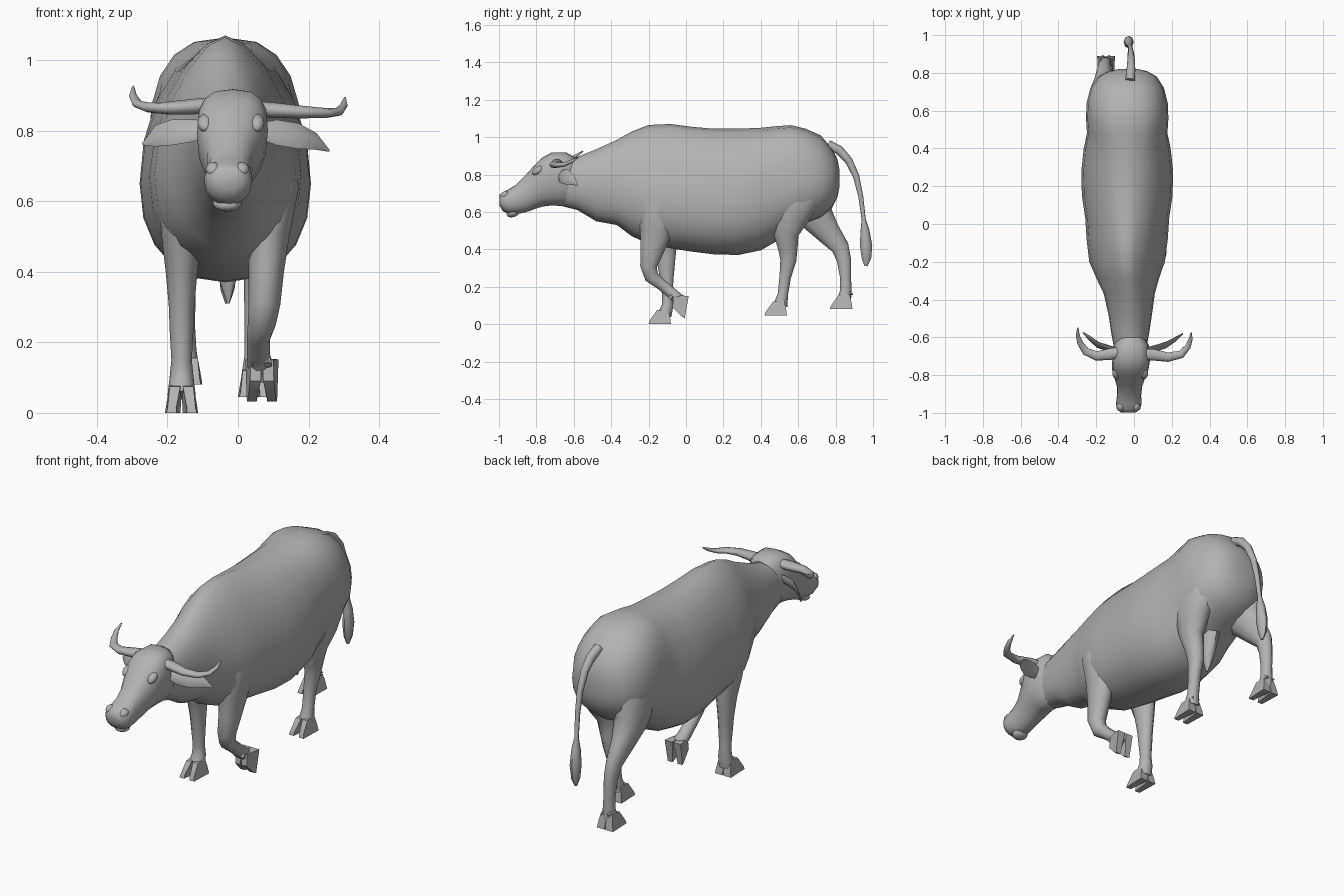
import bpy, bmesh, math
from mathutils import Vector, Matrix

hide = bpy.data.materials.new("hide_grey")
hide.diffuse_color = (0.45, 0.45, 0.45, 1)


def finish(name, bm, angle=50):
    bmesh.ops.recalc_face_normals(bm, faces=bm.faces)
    me = bpy.data.meshes.new(name)
    bm.to_mesh(me)
    bm.free()
    ob = bpy.data.objects.new(name, me)
    bpy.context.collection.objects.link(ob)
    me.materials.append(hide)
    bpy.ops.object.select_all(action='DESELECT')
    ob.select_set(True)
    bpy.context.view_layer.objects.active = ob
    bpy.ops.object.shade_smooth_by_angle(angle=math.radians(angle))
    return ob


def skin(name, rings):
    """Bridge equal-length rings of points and cap both ends."""
    bm = bmesh.new()
    loops = [[bm.verts.new(p) for p in r] for r in rings]
    n = len(loops[0])
    for a, b in zip(loops, loops[1:]):
        for i in range(n):
            j = (i + 1) % n
            bm.faces.new((a[i], a[j], b[j], b[i]))
    bm.faces.new(loops[0])
    bm.faces.new(loops[-1])
    return finish(name, bm)


def spow(v, p):
    return math.copysign(abs(v) ** p, v)


def trunk(name, sections, n=20):
    """Loft along y; section = y, centre x, half width, bottom, widest z, top, top roundness."""
    rings = []
    for y, cx, hw, zb, zw, zt, p in sections:
        ring = []
        for i in range(n):
            t = 2 * math.pi * i / n
            c, s = math.cos(t), math.sin(t)
            q = p if s > 0 else 0.9
            h = zt - zw if s > 0 else zw - zb
            ring.append((cx + hw * spow(c, q), y, zw + h * spow(s, q)))
        rings.append(ring)
    return skin(name, rings)


def tube(name, pts, ref, n=10):
    """Loft along a path; point = x, y, z, radius along ref, radius across it."""
    rings = []
    pos = [Vector(p[:3]) for p in pts]
    for k, p in enumerate(pts):
        t = (pos[min(k + 1, len(pos) - 1)] - pos[max(k - 1, 0)]).normalized()
        u = Vector(ref)
        u = (u - t * u.dot(t)).normalized()
        v = t.cross(u)
        rings.append([pos[k] + u * p[3] * math.cos(a) + v * p[4] * math.sin(a)
                      for a in (2 * math.pi * i / n for i in range(n))])
    return skin(name, rings)


def blob(name, loc, size, tilt=0):
    bm = bmesh.new()
    bmesh.ops.create_uvsphere(bm, u_segments=12, v_segments=8, radius=1)
    m = Matrix.Translation(loc) @ Matrix.Rotation(tilt, 4, 'X') @ Matrix.Diagonal((*size, 1))
    bmesh.ops.transform(bm, matrix=m, verts=bm.verts)
    return finish(name, bm)


def hoof(name, x, y, z, tilt=0):
    """Cloven hoof: two wedge toes, each narrowing towards the tip, with dewclaws."""
    bm = bmesh.new()
    prof = [(0.055, 0, .022), (-0.065, 0, .014), (-0.062, 0.016, .012),
            (-0.02, 0.075, .015), (0.04, 0.08, .015), (0.05, 0.035, .02)]
    m = Matrix.Translation((x, y, z)) @ Matrix.Rotation(math.radians(tilt), 4, 'X')
    for s in (-1, 1):
        sides = []
        for e in (-1, 1):
            sides.append([bm.verts.new(m @ Vector((s * (0.025 - 0.06 * min(py, 0) - 0.1 * pz) + e * w, py, pz)))
                          for py, pz, w in prof])
        a, b = sides
        for i in range(len(prof)):
            j = (i + 1) % len(prof)
            bm.faces.new((a[i], a[j], b[j], b[i]))
        bm.faces.new(a)
        bm.faces.new(b)
        bmesh.ops.create_cone(bm, segments=6, radius1=0.013, radius2=0.004, depth=0.04, cap_ends=True,
                              matrix=m @ Matrix.Translation((s * 0.017, 0.04, 0.088))
                              @ Matrix.Rotation(math.radians(-120), 4, 'X'))
    return finish(name, bm, 35)


# Body and neck
trunk("body", [
    (-0.66, -0.02, 0.085, 0.63, 0.76, 0.88, 0.9),
    (-0.58, -0.02, 0.10, 0.61, 0.75, 0.895, 0.9),
    (-0.48, -0.02, 0.115, 0.55, 0.75, 0.935, 1.0),
    (-0.37, -0.025, 0.135, 0.53, 0.74, 0.985, 1.1),
    (-0.29, -0.033, 0.165, 0.47, 0.72, 1.03, 1.2),
    (-0.20, -0.037, 0.20, 0.43, 0.68, 1.065, 1.25),
    (-0.08, -0.036, 0.215, 0.405, 0.67, 1.07, 1.2),
    (0.03, -0.036, 0.222, 0.388, 0.66, 1.055, 1.1),
    (0.15, -0.036, 0.24, 0.373, 0.65, 1.045, 1.05),
    (0.28, -0.036, 0.243, 0.37, 0.65, 1.045, 1.0),
    (0.40, -0.036, 0.23, 0.395, 0.67, 1.05, 0.95),
    (0.48, -0.036, 0.213, 0.44, 0.70, 1.058, 0.8),
    (0.56, -0.036, 0.218, 0.50, 0.74, 1.064, 0.77),
    (0.64, -0.036, 0.215, 0.54, 0.75, 1.045, 0.8),
    (0.72, -0.036, 0.195, 0.57, 0.76, 1.01, 0.85),
    (0.78, -0.034, 0.155, 0.62, 0.77, 0.94, 0.9),
    (0.81, -0.032, 0.10, 0.68, 0.78, 0.88, 0.9),
    (0.82, -0.03, 0.05, 0.73, 0.78, 0.83, 0.9)])

# Head, from poll to nose
trunk("head", [
    (-0.60, -0.015, 0.07, 0.66, 0.77, 0.895, 0.8),
    (-0.64, -0.014, 0.092, 0.63, 0.79, 0.918, 0.7),
    (-0.72, -0.015, 0.10, 0.635, 0.80, 0.917, 0.7),
    (-0.77, -0.02, 0.097, 0.628, 0.79, 0.89, 0.75),
    (-0.81, -0.022, 0.083, 0.615, 0.75, 0.85, 0.8),
    (-0.86, -0.024, 0.067, 0.597, 0.70, 0.795, 0.85),
    (-0.91, -0.026, 0.064, 0.588, 0.67, 0.745, 0.85),
    (-0.95, -0.028, 0.068, 0.59, 0.66, 0.72, 0.8),
    (-0.98, -0.029, 0.062, 0.605, 0.66, 0.706, 0.8),
    (-0.998, -0.03, 0.04, 0.635, 0.665, 0.69, 0.8)], 16)
blob("chin", (-0.03, -0.925, 0.594), (0.042, 0.035, 0.022), 0.3)
for side, s in (("left", -1), ("right", 1)):
    blob(side + "_brow", (-0.02 + s * 0.073, -0.79, 0.822), (0.022, 0.036, 0.02), 0.6)
    blob(side + "_nostril", (-0.03 + s * 0.04, -0.968, 0.69), (0.022, 0.026, 0.02), 0.5)

# Horns sweep outwards, then back and up
tube("right_horn", [(0.05, -0.69, 0.862, .022, .03), (0.10, -0.692, 0.858, .022, .032),
                    (0.18, -0.705, 0.853, .018, .026), (0.25, -0.69, 0.85, .014, .022),
                    (0.285, -0.65, 0.853, .011, .016), (0.30, -0.61, 0.872, .008, .011),
                    (0.303, -0.575, 0.893, .003, .003)], (0, 0, 1))
tube("left_horn", [(-0.08, -0.68, 0.872, .022, .03), (-0.13, -0.69, 0.868, .022, .032),
                   (-0.20, -0.698, 0.864, .018, .026), (-0.255, -0.675, 0.866, .014, .022),
                   (-0.285, -0.63, 0.876, .011, .016), (-0.298, -0.59, 0.90, .008, .011),
                   (-0.297, -0.55, 0.925, .003, .003)], (0, 0, 1))

# Drooping flat ears
tube("right_ear", [(0.06, -0.67, 0.80, .025, .012), (0.11, -0.66, 0.795, .04, .01),
                   (0.17, -0.64, 0.785, .04, .008), (0.22, -0.61, 0.77, .027, .006),
                   (0.258, -0.58, 0.743, .003, .003)], (0, 0.45, 1), 8)
tube("left_ear", [(-0.08, -0.67, 0.805, .025, .012), (-0.13, -0.66, 0.80, .035, .01),
                  (-0.19, -0.64, 0.795, .04, .008), (-0.235, -0.605, 0.785, .033, .006),
                  (-0.27, -0.575, 0.762, .004, .003)], (0, 0.45, 1), 8)

# Legs: upper ends sit inside the body
X = (1, 0, 0)
tube("left_front_leg", [(-0.14, -0.14, 0.78, .06, .10), (-0.152, -0.14, 0.62, .075, .11),
                        (-0.16, -0.125, 0.50, .057, .085), (-0.16, -0.11, 0.40, .045, .062),
                        (-0.16, -0.105, 0.30, .036, .046), (-0.16, -0.103, 0.24, .034, .038),
                        (-0.16, -0.10, 0.15, .029, .029), (-0.16, -0.098, 0.10, .034, .032),
                        (-0.16, -0.115, 0.05, .04, .04)], X)
hoof("left_front_hoof", -0.16, -0.135, 0)
tube("right_front_leg", [(0.085, -0.15, 0.80, .06, .09), (0.098, -0.15, 0.64, .075, .115),
                         (0.085, -0.16, 0.50, .06, .09), (0.08, -0.18, 0.40, .05, .068),
                         (0.075, -0.20, 0.31, .045, .047), (0.068, -0.185, 0.255, .04, .04),
                         (0.058, -0.13, 0.21, .033, .031), (0.058, -0.075, 0.165, .033, .031),
                         (0.063, -0.04, 0.135, .036, .032), (0.066, -0.02, 0.10, .035, .03)], X)
hoof("right_front_hoof", 0.068, 0.005, 0.097, 80)
tube("left_hind_leg", [(-0.15, 0.62, 0.85, .07, .12), (-0.155, 0.65, 0.70, .088, .14),
                       (-0.16, 0.69, 0.58, .075, .10), (-0.16, 0.76, 0.49, .052, .07),
                       (-0.157, 0.825, 0.41, .037, .05), (-0.152, 0.845, 0.34, .032, .04),
                       (-0.15, 0.853, 0.25, .028, .031), (-0.148, 0.855, 0.18, .03, .032),
                       (-0.148, 0.845, 0.13, .037, .04)], X)
hoof("left_hind_hoof", -0.148, 0.835, 0.08)
tube("right_hind_leg", [(0.08, 0.62, 0.85, .07, .13), (0.088, 0.60, 0.70, .085, .14),
                        (0.085, 0.555, 0.58, .075, .11), (0.073, 0.535, 0.48, .058, .07),
                        (0.062, 0.545, 0.40, .045, .054), (0.055, 0.547, 0.34, .038, .045),
                        (0.05, 0.53, 0.25, .031, .032), (0.048, 0.518, 0.16, .03, .029),
                        (0.047, 0.505, 0.10, .038, .04)], X)
hoof("right_hind_hoof", 0.047, 0.485, 0.045)

# Tail with a tufted end, and the sheath under the belly
tube("tail", [(-0.02, 0.76, 0.96, .025, .025), (-0.016, 0.82, 0.93, .023, .024),
              (-0.015, 0.87, 0.875, .02, .021), (-0.017, 0.91, 0.79, .016, .017),
              (-0.02, 0.935, 0.68, .013, .013), (-0.024, 0.95, 0.56, .011, .011),
              (-0.026, 0.957, 0.50, .022, .024), (-0.028, 0.963, 0.42, .027, .033),
              (-0.03, 0.965, 0.35, .02, .025), (-0.03, 0.962, 0.31, .006, .008)], X, 8)
tube("sheath", [(-0.03, 0.55, 0.52, .045, .06), (-0.03, 0.54, 0.40, .032, .035),
                (-0.028, 0.535, 0.31, .004, .004)], X, 8)
